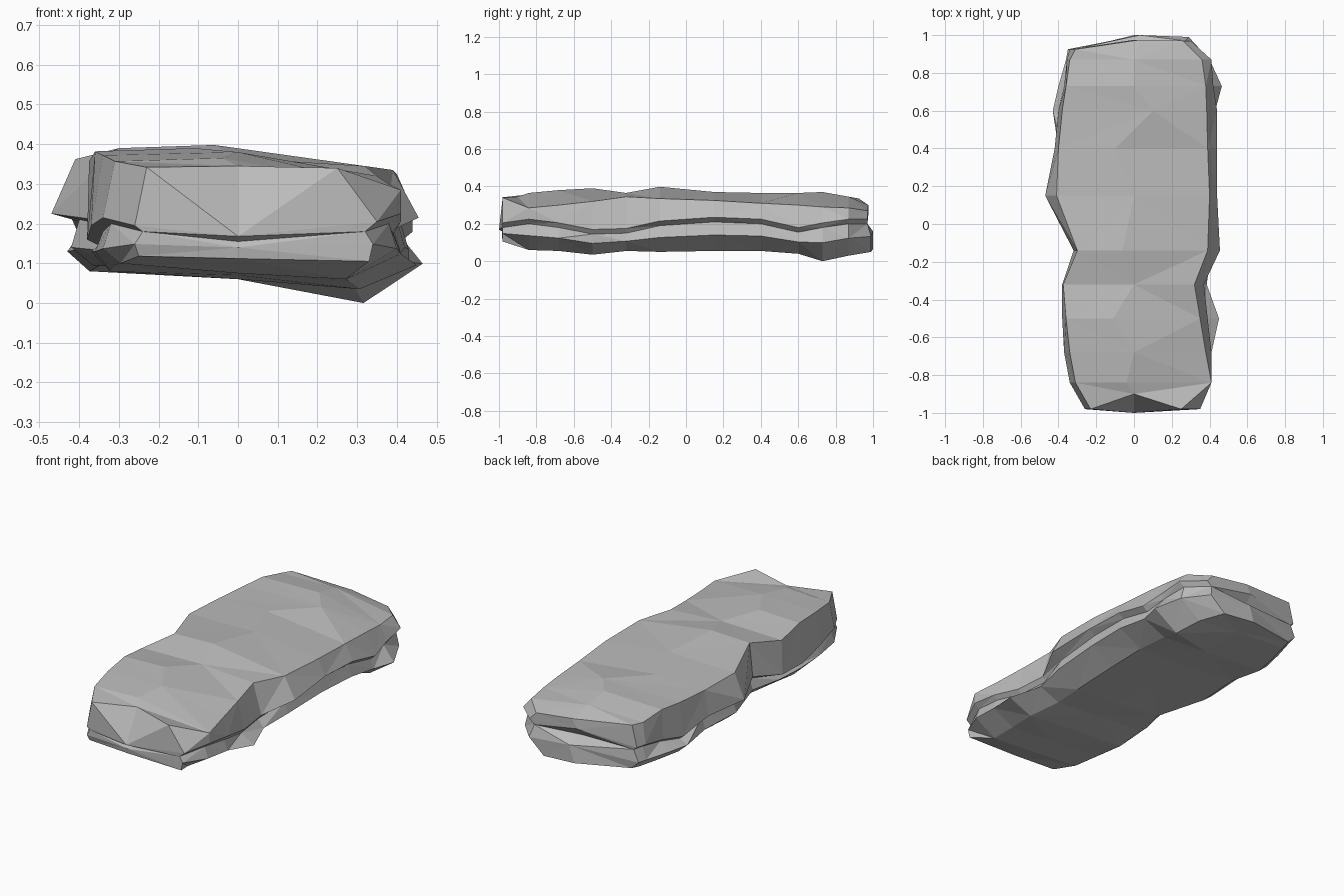
import bpy, bmesh

if "Cube" in bpy.data.objects:
    bpy.data.objects.remove(bpy.data.objects["Cube"])

# Stations along the slab: y, top edge L/R, upper bulge L/R, lower bulge L/R, z top, z groove, z bottom
STATIONS = [
    (-0.98, -.23, .25, -.26, .35, -.26, .34, .35, .18, .11),
    (-0.84, -.31, .41, -.34, .41, -.34, .40, .365, .20, .06),
    (-0.68, -.34, .38, -.37, .41, -.36, .41, .38, .18, .055),
    (-0.50, -.36, .35, -.38, .39, -.37, .45, .39, .145, .035),
    (-0.32, -.375, .32, -.38, .37, -.36, .385, .365, .15, .055),
    (-0.14, -.30, .39, -.32, .455, -.32, .41, .398, .19, .05),
    (0.15, -.41, .40, -.47, .44, -.42, .42, .37, .21, .055),
    (0.40, -.40, .39, -.42, .44, -.40, .43, .365, .20, .055),
    (0.60, -.38, .385, -.40, .44, -.43, .43, .365, .155, .04),
    (0.73, -.36, .38, -.37, .42, -.40, .465, .37, .18, 0.0),
    (0.87, -.34, .36, -.355, .41, -.36, .40, .345, .20, .03),
    (0.97, -.31, .26, -.34, .30, -.35, .29, .30, .20, .05),
]
RIDGE_X = [0, -.04, 0, -.11, 0, -.06, .0, -.1, .1, 0, 0, .03]
RIGHT_TOP_Z = [.34, .285, .30, .32, .345, .335, .325, .31, .30, .29, .285, .27]


def section(i):
    """Closed stacked-slab outline: upper layer, groove, lower layer."""
    y, tl, tr, ul, ur, ll, lr, zt, zg, zb = STATIONS[i]
    gl, gr = max(ul, ll) + .02, min(ur, lr) - .02
    zl = zg * .55 + zb * .45
    pts = [(tl, zt - .008), (RIDGE_X[i], zt), (tr, RIGHT_TOP_Z[i]),
           (ur, zg + .025), (gr, zg), (lr, zl), (lr * .68, zb),
           (0, max(zb + .015, .06)), (ll * .87, max(zb + .04, .08)),
           (ll, max(zl, .13)), (gl, zg), (ul, zg + .015)]
    ring = [[x, y, z] for x, z in pts]
    if i == 0:                         # chipped front edge
        ring[1] = [0, -.90, .345]
        ring[6] = [.33, -.98, .105]
        ring[7] = [0, -.98, .112]
        ring[8] = [-.25, -.97, .118]
    elif i == len(STATIONS) - 1:       # slanted back end, lower layer proud
        for k in (0, 8, 9, 10, 11):
            ring[k][1] = .925
        ring[0][2] = .335
        ring[1][1] = .975
        ring[5][1] = ring[6][1] = .99
        ring[7][1] = 1.0
    return ring


bm = bmesh.new()
rings = [[bm.verts.new(p) for p in section(i)] for i in range(len(STATIONS))]

# Triangulated skin with alternating diagonals
for i, (a, b) in enumerate(zip(rings, rings[1:])):
    for k in range(len(a)):
        n = (k + 1) % len(a)
        if (i + k) % 2:
            bm.faces.new((a[k], a[n], b[n]))
            bm.faces.new((a[k], b[n], b[k]))
        else:
            bm.faces.new((a[k], a[n], b[k]))
            bm.faces.new((a[n], b[n], b[k]))


def fan(loop, tip):
    c = bm.verts.new(tip)
    for k in range(len(loop)):
        bm.faces.new((loop[k], loop[(k + 1) % len(loop)], c))


# Faceted ends: upper and lower layer caps meeting at the groove
for ring, groove, upper, lower in (
        (rings[0], (0, -.975, .155), (0, -1, .168), (0, -.985, .14)),
        (rings[-1], (0, .93, .20), (0, .975, .25), (.03, 1, .16))):
    g = bm.verts.new(groove)
    fan([ring[k] for k in (10, 11, 0, 1, 2, 3, 4)] + [g], upper)
    fan([ring[k] for k in range(4, 11)] + [g], lower)

bmesh.ops.recalc_face_normals(bm, faces=bm.faces)
mesh = bpy.data.meshes.new("rock_slab")
bm.to_mesh(mesh)
bm.free()
rock = bpy.data.objects.new("rock_slab", mesh)
bpy.context.collection.objects.link(rock)

# Stone grey
stone = bpy.data.materials.new("stone")
stone.diffuse_color = (.5, .5, .5, 1)
stone.use_nodes = True
stone.node_tree.nodes["Principled BSDF"].inputs["Base Color"].default_value = stone.diffuse_color
mesh.materials.append(stone)
